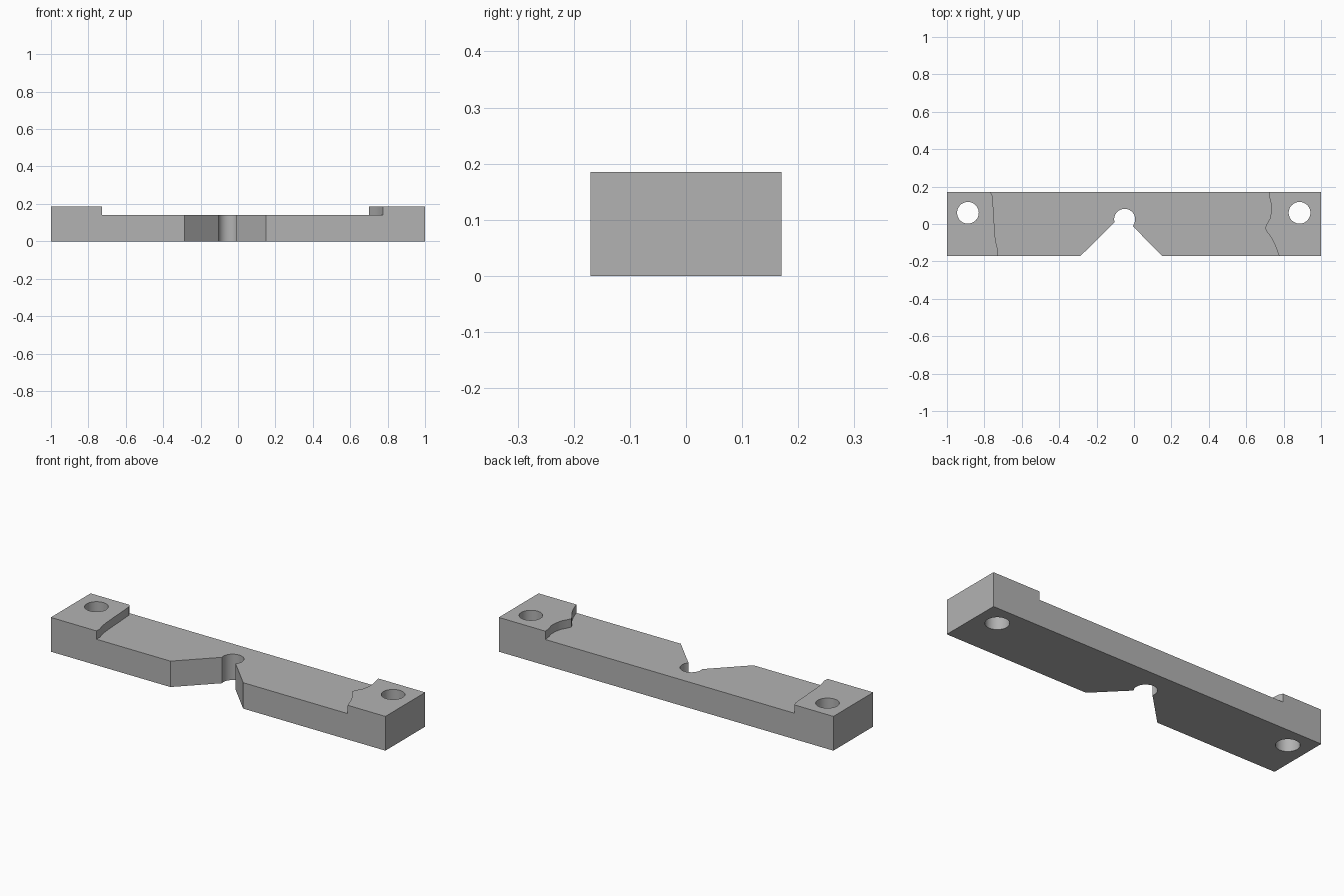
import bpy, bmesh, math

cube = bpy.data.objects.get("Cube")
if cube:
    bpy.data.objects.remove(cube, do_unlink=True)

HALF_WIDTH, HEIGHT, FLOOR = 0.17, 0.185, 0.14

grey = bpy.data.materials.new("plain grey")
grey.use_nodes = True
colour = (0.45, 0.45, 0.45, 1)
grey.diffuse_color = colour
grey.node_tree.nodes["Principled BSDF"].inputs["Base Color"].default_value = colour


def prism(name, outline, z0, z1):
    """Extrude a plan outline between two heights."""
    bm = bmesh.new()
    face = bm.faces.new([bm.verts.new((x, y, z0)) for x, y in outline])
    top = bmesh.ops.extrude_face_region(bm, geom=[face])["geom"]
    verts = [g for g in top if isinstance(g, bmesh.types.BMVert)]
    bmesh.ops.translate(bm, vec=(0, 0, z1 - z0), verts=verts)
    bmesh.ops.recalc_face_normals(bm, faces=bm.faces)
    mesh = bpy.data.meshes.new(name)
    bm.to_mesh(mesh)
    bm.free()
    mesh.materials.append(grey)
    obj = bpy.data.objects.new(name, mesh)
    bpy.context.collection.objects.link(obj)
    return obj


def arc(cx, cy, r, start, end, steps):
    angles = [math.radians(start + (end - start) * i / steps) for i in range(steps + 1)]
    return [(cx + r * math.cos(a), cy + r * math.sin(a)) for a in angles]


# Bar outline with a V notch ending in a round relief
notch = [(-0.285, -HALF_WIDTH)] + arc(-0.05, 0.025, 0.056, 195, -40, 32) + [(0.15, -HALF_WIDTH)]
bar = prism("mounting_bar",
            [(-1, -HALF_WIDTH)] + notch
            + [(1, -HALF_WIDTH), (1, HALF_WIDTH), (-1, HALF_WIDTH)], 0, HEIGHT)

# Shallow recess between the end pads, with irregular shoulders
left_edge = [(0.775, -0.2), (0.775, -HALF_WIDTH), (0.755, -0.115), (0.735, -0.075),
             (0.71, -0.04), (0.7, -0.022), (0.71, 0), (0.727, 0.03), (0.734, 0.065),
             (0.735, 0.1), (0.727, 0.13), (0.72, HALF_WIDTH), (0.72, 0.2)]
right_edge = [(-0.767, 0.2), (-0.767, HALF_WIDTH), (-0.757, 0.15), (-0.753, 0.1),
              (-0.747, 0), (-0.742, -0.07), (-0.735, -0.115), (-0.726, -0.14),
              (-0.728, -HALF_WIDTH), (-0.728, -0.2)]
cutters = [prism("recess_cutter", left_edge + right_edge, FLOOR, 0.3)]

# Bolt holes through both ends
for side, x in (("left", 0.885), ("right", -0.888)):
    cutters.append(prism(side + "_hole_cutter",
                         arc(x, 0.06, 0.058, 0, 360, 48)[:-1], -0.1, 0.3))

bpy.ops.object.select_all(action="DESELECT")
bpy.context.view_layer.objects.active = bar
bar.select_set(True)
for cutter in cutters:
    mod = bar.modifiers.new(cutter.name, "BOOLEAN")
    mod.operation, mod.solver, mod.object = "DIFFERENCE", "EXACT", cutter
    bpy.ops.object.modifier_apply(modifier=mod.name)
    bpy.data.objects.remove(cutter, do_unlink=True)

bpy.ops.object.shade_smooth_by_angle(angle=math.radians(25))
